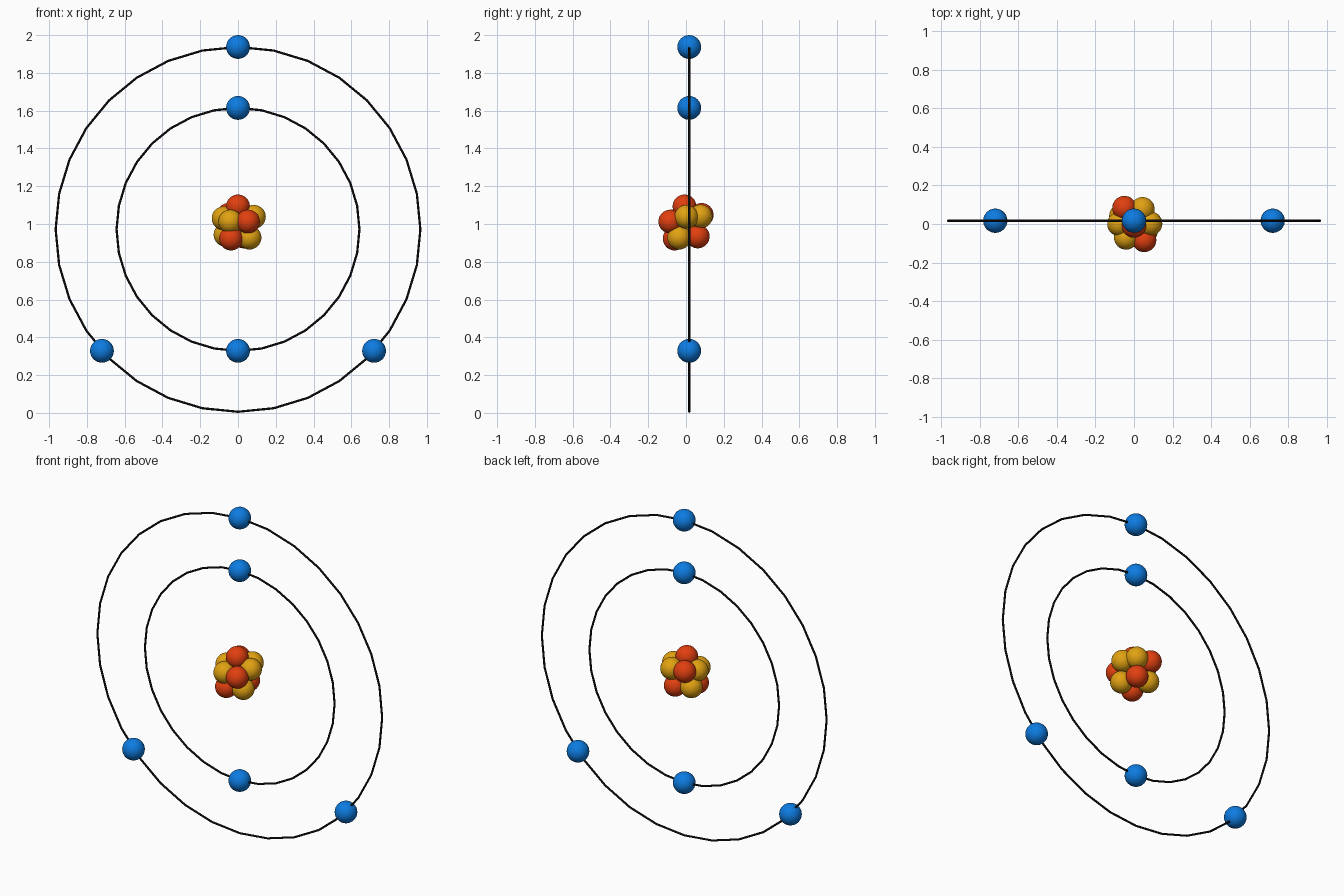
import bpy
import math

if "Cube" in bpy.data.objects:
    bpy.data.objects.remove(bpy.data.objects["Cube"])

PLANE_Y = 0.017      # plane of the orbits
CENTRE_Z = 0.9715    # centre height of the orbits
INNER, OUTER = 0.643, 0.9655
BALL = 0.063


def material(name, rgb):
    mat = bpy.data.materials.new(name)
    mat.diffuse_color = (*rgb, 1.0)
    mat.use_nodes = True
    mat.node_tree.nodes["Principled BSDF"].inputs["Base Color"].default_value = mat.diffuse_color
    return mat


black = material("orbit_black", (0.01, 0.01, 0.01))
blue = material("electron_blue", (0.004, 0.2, 0.75))
red = material("proton_red", (0.75, 0.05, 0.005))
yellow = material("neutron_yellow", (0.75, 0.36, 0.006))


def ball(name, loc, mat):
    bpy.ops.mesh.primitive_uv_sphere_add(segments=32, ring_count=16, radius=BALL, location=loc)
    ob = bpy.context.object
    ob.name = name
    ob.data.materials.append(mat)
    bpy.ops.object.shade_smooth()


def orbit(name, radius):
    bpy.ops.mesh.primitive_torus_add(
        major_radius=radius, minor_radius=0.006, major_segments=32, minor_segments=8,
        location=(0, PLANE_Y, CENTRE_Z), rotation=(math.pi / 2, 0, 0))
    ob = bpy.context.object
    ob.name = name
    ob.data.materials.append(black)
    bpy.ops.object.shade_smooth_by_angle()


# Orbits
orbit("inner_orbit", INNER)
orbit("outer_orbit", OUTER)

# Electrons: orbit radius and angle from the top
low = 180 - math.degrees(math.acos(INNER / OUTER))
for i, (r, deg) in enumerate([(INNER, 0), (INNER, 180), (OUTER, 0), (OUTER, low), (OUTER, -low)]):
    a = math.radians(deg)
    ball(f"electron_{i + 1}", (r * math.sin(a), PLANE_Y, CENTRE_Z + r * math.cos(a)), blue)

# Nucleus
protons = [(0, -0.008, 1.093), (0.053, -0.083, 1.013), (-0.05, 0.083, 1.048),
           (-0.037, -0.06, 0.923), (0.03, 0.062, 0.934)]
neutrons = [(-0.041, -0.07, 1.013), (-0.076, 0.0, 1.03), (0.044, 0.077, 1.04),
            (0.084, 0.002, 1.038), (0.061, -0.036, 0.928), (-0.066, 0.042, 0.943)]
for i, p in enumerate(protons):
    ball(f"proton_{i + 1}", p, red)
for i, p in enumerate(neutrons):
    ball(f"neutron_{i + 1}", p, yellow)
